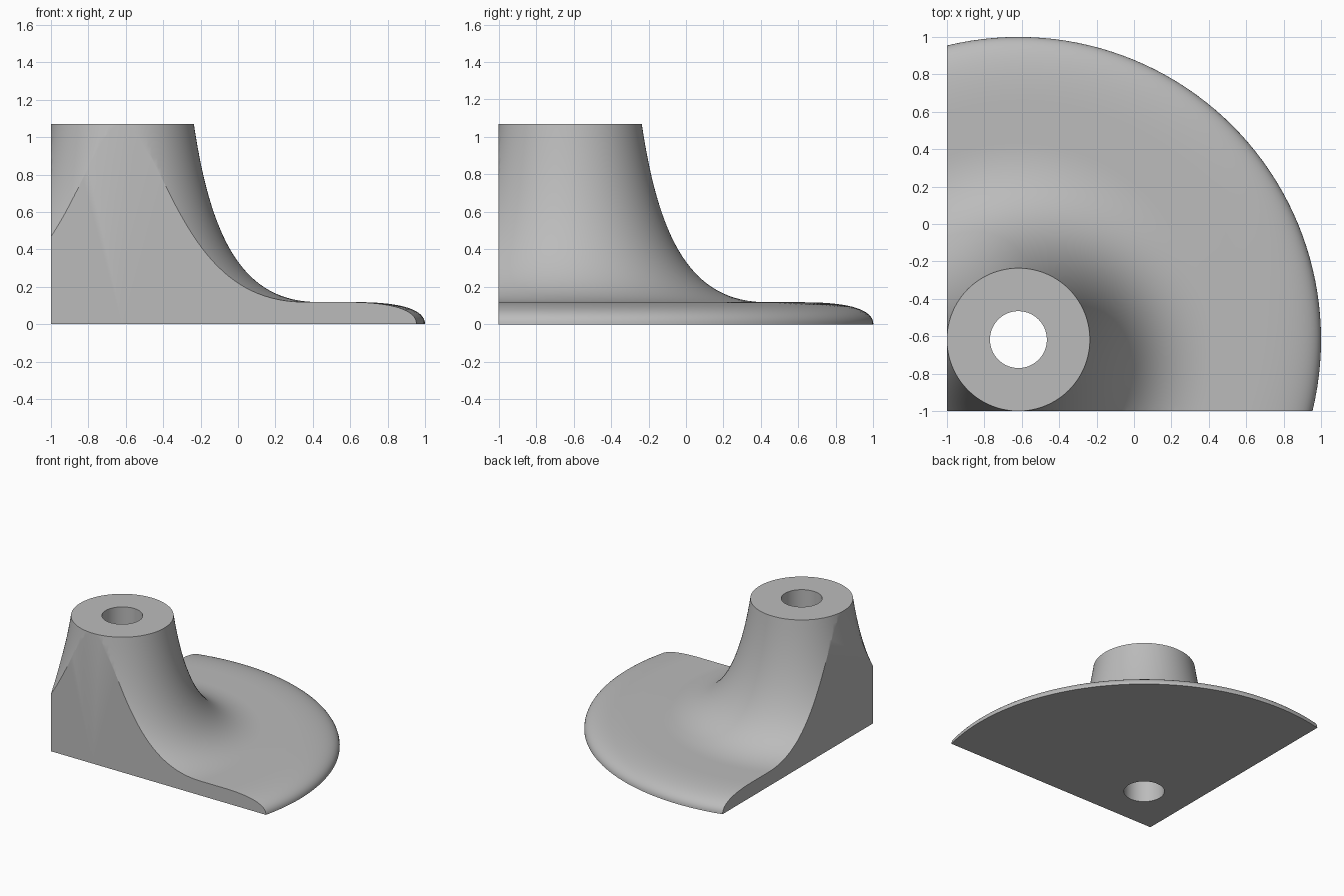
import bpy, bmesh, math
from mathutils import Vector
from mathutils.geometry import interpolate_bezier

if "Cube" in bpy.data.objects:
    bpy.data.objects.remove(bpy.data.objects["Cube"], do_unlink=True)

AXIS = Vector((-0.618, -0.618, 0))
TOP, DISC, BORE, NECK, RIM = 1.07, 0.118, 0.152, 0.382, 1.618
SEGMENTS = 160

# Plain grey material
grey = bpy.data.materials.new("plain_grey")
grey.use_nodes = True
colour = (0.5, 0.5, 0.5, 1)
grey.diffuse_color = colour
grey.node_tree.nodes["Principled BSDF"].inputs["Base Color"].default_value = colour


def bezier(points, count):
    return interpolate_bezier(*[Vector((r, 0, z)) for r, z in points], count)


# Profile: bore, flat top, flared neck, flat disc, rounded rim, flat underside
flare = bezier([(NECK, TOP), (0.478, 0.42), (0.662, DISC), (1.05, DISC)], 32)
rim = bezier([(1.25, DISC), (1.47, DISC), (RIM, 0.085), (RIM, 0)], 18)
profile = [Vector((BORE, 0, 0)), Vector((BORE, 0, TOP))] + flare + rim

# Lathe the closed profile around the bore axis
bm = bmesh.new()
verts = [bm.verts.new(p) for p in profile]
edges = [bm.edges.new((a, b)) for a, b in zip(verts, verts[1:] + verts[:1])]
bmesh.ops.spin(bm, geom=verts + edges, cent=(0, 0, 0), axis=(0, 0, 1),
               angle=math.tau, steps=SEGMENTS, use_merge=True)
bmesh.ops.remove_doubles(bm, verts=bm.verts, dist=1e-5)
bmesh.ops.translate(bm, verts=bm.verts, vec=AXIS)

# Slice off the front and right sides and cap each cut
for normal in (Vector((0, -1, 0)), Vector((-1, 0, 0))):
    cut = bmesh.ops.bisect_plane(bm, geom=bm.verts[:] + bm.edges[:] + bm.faces[:],
                                 plane_co=normal, plane_no=normal,
                                 dist=1e-6, clear_outer=True)
    border = [e for e in cut["geom_cut"]
              if isinstance(e, bmesh.types.BMEdge) and e.is_boundary]
    bmesh.ops.holes_fill(bm, edges=border, sides=0)
bmesh.ops.recalc_face_normals(bm, faces=bm.faces)

mesh = bpy.data.meshes.new("flared_corner_foot")
bm.to_mesh(mesh)
bm.free()
mesh.materials.append(grey)
foot = bpy.data.objects.new("flared_corner_foot", mesh)
bpy.context.collection.objects.link(foot)

# Smooth the curved surfaces, keep the cut edges sharp
bpy.context.view_layer.objects.active = foot
foot.select_set(True)
bpy.ops.object.shade_smooth_by_angle(angle=math.radians(30))
